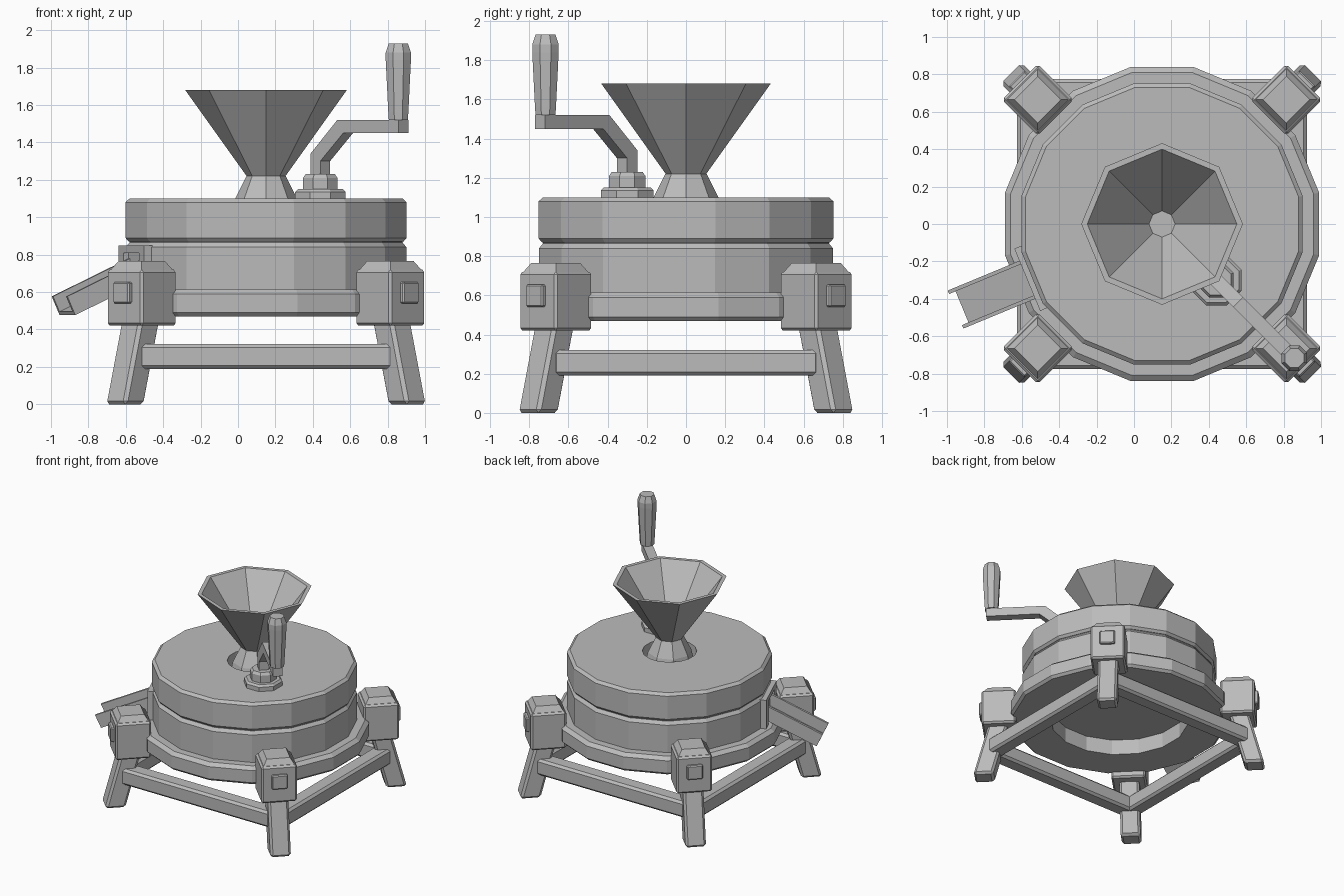
import bpy, bmesh, math
from mathutils import Matrix, Vector

if "Cube" in bpy.data.objects:
    bpy.data.objects.remove(bpy.data.objects["Cube"])

stone_grey = bpy.data.materials.new("plain_grey")
stone_grey.use_nodes = True
GREY = (0.5, 0.5, 0.5, 1)
stone_grey.diffuse_color = GREY
stone_grey.node_tree.nodes["Principled BSDF"].inputs["Base Color"].default_value = GREY

CX = 0.15                       # axis of the mill
AXIS = Matrix.Translation((CX, 0, 0))
FLAT = 1 / math.cos(math.pi / 16)


def turn(degrees):
    return AXIS @ Matrix.Rotation(math.radians(degrees), 4, "Z")


def finish(name, bm, matrix, bevel=0):
    bmesh.ops.recalc_face_normals(bm, faces=bm.faces)
    if bevel:
        bmesh.ops.bevel(bm, geom=bm.edges[:], offset=bevel, segments=1,
                        affect="EDGES", clamp_overlap=True)
    bm.transform(matrix)
    mesh = bpy.data.meshes.new(name)
    bm.to_mesh(mesh)
    bm.free()
    mesh.materials.append(stone_grey)
    obj = bpy.data.objects.new(name, mesh)
    bpy.context.collection.objects.link(obj)
    return obj


def lathe(name, profile, sides, matrix=AXIS, offset=0.0, closed=False):
    """Turn a (radius, z) profile; open profiles get capped ends."""
    bm = bmesh.new()
    rings = []
    for r, z in profile:
        angles = [2 * math.pi * (i + offset) / sides for i in range(sides)]
        rings.append([bm.verts.new((r * math.cos(a), r * math.sin(a), z)) for a in angles])
    pairs = list(zip(rings, rings[1:]))
    if closed:
        pairs.append((rings[-1], rings[0]))
    else:
        bm.faces.new(rings[0])
        bm.faces.new(rings[-1])
    for low, high in pairs:
        for i in range(sides):
            j = (i + 1) % sides
            bm.faces.new((low[i], low[j], high[j], high[i]))
    return finish(name, bm, matrix)


def wheel(name, profile, closed=False):
    """Sixteen-sided body whose radii are measured to the flats."""
    return lathe(name, [(r * FLAT, z) for r, z in profile], 16, AXIS, 0.5, closed)


def box(name, low, high, matrix=AXIS, bevel=0.0, lean=0.0):
    """Box between two corners; lean shifts the top along local x."""
    bm = bmesh.new()
    bmesh.ops.create_cube(bm, size=1)
    low, high = Vector(low), Vector(high)
    for v in bm.verts:
        top = v.co.z > 0
        v.co = Vector([l + (c + 0.5) * (h - l) for l, c, h in zip(low, v.co, high)])
        if top:
            v.co.x += lean
    return finish(name, bm, matrix, bevel)


def slab(name, outline, half_width, matrix):
    """Extrude an (x, z) outline symmetrically along local y."""
    bm = bmesh.new()
    face = bm.faces.new([bm.verts.new((x, -half_width, z)) for x, z in outline])
    new = bmesh.ops.extrude_face_region(bm, geom=[face])["geom"]
    bmesh.ops.translate(bm, vec=(0, 2 * half_width, 0),
                        verts=[g for g in new if isinstance(g, bmesh.types.BMVert)])
    return finish(name, bm, matrix)


# Base ring and the two millstones
wheel("base_ring", [(0.53, 0.47), (0.82, 0.47), (0.84, 0.49), (0.84, 0.59),
                    (0.81, 0.615), (0.53, 0.615)], closed=True)
wheel("lower_stone", [(0.75, 0.6), (0.75, 0.84), (0.73, 0.865)])
wheel("stone_gap", [(0.73, 0.86), (0.73, 0.88)])
wheel("upper_stone", [(0.735, 0.87), (0.752, 0.89), (0.752, 1.08), (0.73, 1.1),
                      (0.2, 1.1), (0.2, 1.0)])

# Feed neck and hollow hopper
lathe("hopper_neck", [(0.19, 0.99), (0.165, 1.1), (0.105, 1.22)], 8)
lathe("hopper", [(0.1, 1.215), (0.432, 1.68), (0.4, 1.68), (0.07, 1.25)], 8)

# Corner legs: leaning foot, capped block and outer peg
for i, name in enumerate(("back_left", "back_right", "front_right", "front_left")):
    spot = turn(45 + 90 * i)
    box(name + "_leg", (0.99, -0.078, 0), (1.145, 0.078, 0.45), spot, 0.018, -0.12)
    box(name + "_block", (0.805, -0.135, 0.42), (1.075, 0.135, 0.72), spot, 0.014)
    block_cap = Matrix.Translation((0.94, 0, 0))
    lathe(name + "_block_cap", [(0.178, 0.705), (0.125, 0.765)], 4, spot @ block_cap, 0.5)
    box(name + "_peg", (1.06, -0.06, 0.54), (1.1, 0.06, 0.655), spot, 0.008)

# Stretchers between neighbouring legs
for i, name in enumerate(("left", "back", "right", "front")):
    box(name + "_stretcher", (0.645, -0.68, 0.19), (0.775, 0.68, 0.322), turn(90 * i), 0.018)

# Outlet frame and sloping open chute
outlet = turn(202.5)
for side in (-1, 1):
    a, b = sorted((side * 0.11, side * 0.18))
    box("outlet_post", (0.7, a, 0.6), (0.78, b, 0.85), outlet)
box("outlet_lintel", (0.7, -0.11, 0.81), (0.78, 0.11, 0.85), outlet)
slope = outlet @ Matrix.Translation((1.195, 0, 0.577)) @ Matrix.Rotation(math.radians(24.5), 4, "Y")
box("chute_floor", (-0.5, -0.11, -0.11), (0, 0.11, -0.09), slope)
for side in (-1, 1):
    a, b = sorted((side * 0.09, side * 0.11))
    box("chute_wall", (-0.5, a, -0.11), (0, b, 0), slope)

# Crank: collar, nut, bent arm and grip
crank = Matrix.Translation((0.44, -0.3, 0)) @ Matrix.Rotation(-math.pi / 4, 4, "Z")
lathe("crank_collar", [(0.146, 1.09), (0.146, 1.135), (0.13, 1.15)], 8, crank, 0.5)
lathe("crank_nut", [(0.1, 1.15), (0.1, 1.21), (0.085, 1.23)], 8, crank, 0.5)
slab("crank_arm", [(-0.037, 1.2), (0.037, 1.2), (0.037, 1.3), (0.21, 1.45), (0.63, 1.45),
                   (0.63, 1.52), (0.165, 1.52), (-0.037, 1.34)], 0.037, crank)
grip = crank @ Matrix.Translation((0.59, 0, 0))
lathe("crank_grip", [(0.055, 1.52), (0.058, 1.56), (0.073, 1.84), (0.073, 1.88),
                     (0.055, 1.93)], 8, grip, 0.5)
